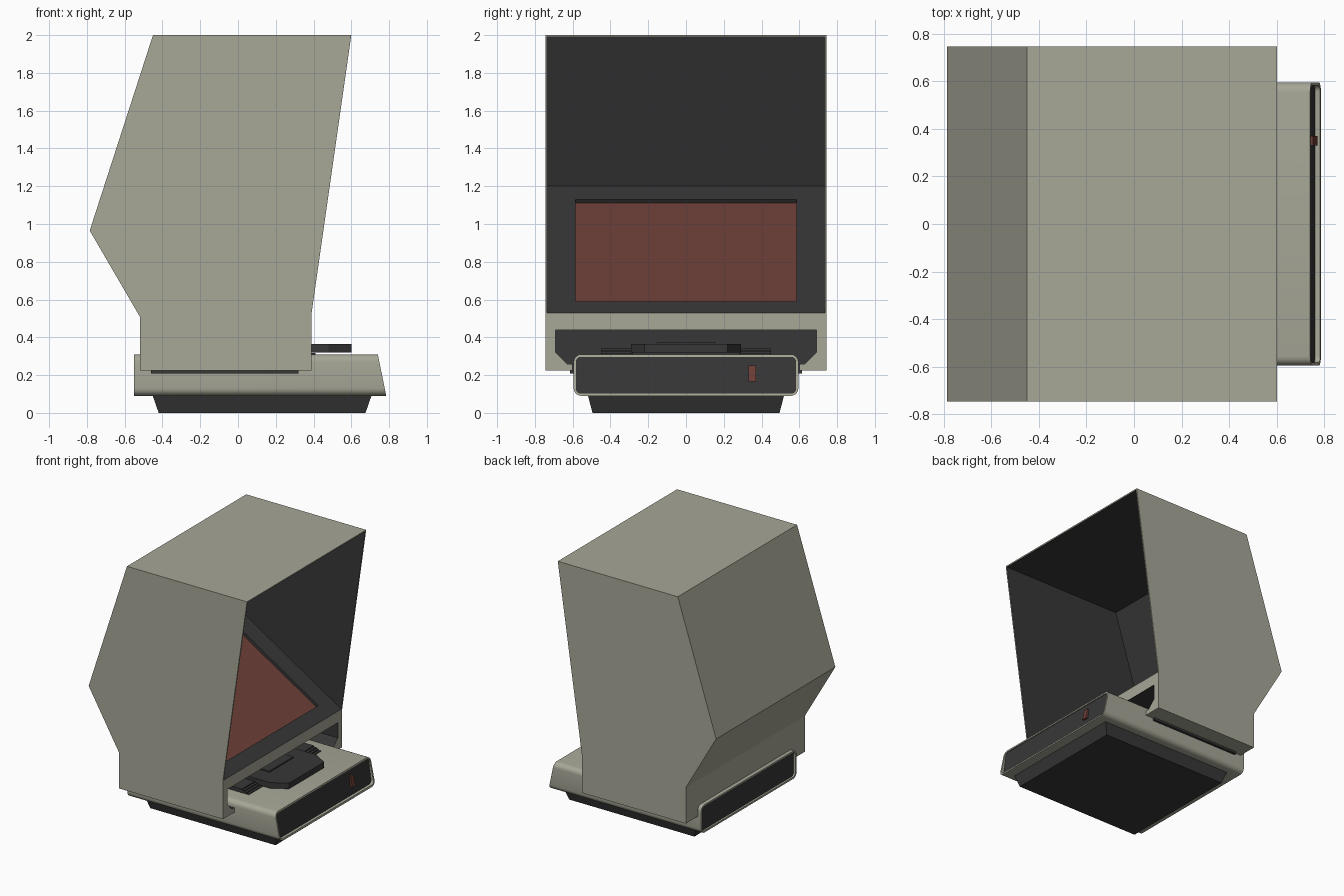
import bpy, bmesh, math
from mathutils import Vector

if "Cube" in bpy.data.objects:
    bpy.data.objects.remove(bpy.data.objects["Cube"])


def material(name, rgb):
    m = bpy.data.materials.new(name)
    m.diffuse_color = (*rgb, 1)
    m.use_nodes = True
    m.node_tree.nodes["Principled BSDF"].inputs["Base Color"].default_value = m.diffuse_color
    return m


BEIGE = material("warm_grey_casing", (0.385, 0.385, 0.31))
DARK = material("charcoal", (0.038, 0.038, 0.038))
RED = material("dull_red", (0.155, 0.05, 0.038))


def loft(name, rings, mats, band_mats=None):
    """Skin equal-length rings, cap both ends; band_mats colours cap, bands, cap."""
    bm = bmesh.new()
    rows = [[bm.verts.new(p) for p in ring] for ring in rings]
    n = len(rows[0])
    bands = band_mats or [0] * (len(rows) + 1)
    bm.faces.new(rows[0]).material_index = bands[0]
    for k in range(len(rows) - 1):
        for i in range(n):
            j = (i + 1) % n
            f = bm.faces.new((rows[k][i], rows[k][j], rows[k + 1][j], rows[k + 1][i]))
            f.material_index = bands[k + 1]
    bm.faces.new(rows[-1]).material_index = bands[-1]
    bmesh.ops.recalc_face_normals(bm, faces=bm.faces)
    me = bpy.data.meshes.new(name)
    bm.to_mesh(me)
    bm.free()
    for m in mats:
        me.materials.append(m)
    ob = bpy.data.objects.new(name, me)
    bpy.context.collection.objects.link(ob)
    return ob


def prism(name, pts, axis, lo, hi, mat):
    """Extrude a flat profile along one axis."""
    place = {'x': lambda a, b, t: (t, a, b),
             'y': lambda a, b, t: (a, t, b),
             'z': lambda a, b, t: (a, b, t)}[axis]
    return loft(name, [[place(a, b, t) for a, b in pts] for t in (lo, hi)], [mat])


def box(name, x, y, z, mat):
    return prism(name, [(x[0], y[0]), (x[1], y[0]), (x[1], y[1]), (x[0], y[1])],
                 'z', z[0], z[1], mat)


def activate(ob):
    bpy.ops.object.select_all(action='DESELECT')
    ob.select_set(True)
    bpy.context.view_layer.objects.active = ob


def cut(ob, cutter):
    """Subtract the cutter; cut faces keep the cutter's colour."""
    cutter.hide_render = True
    mod = ob.modifiers.new("cut", 'BOOLEAN')
    mod.operation, mod.solver, mod.object = 'DIFFERENCE', 'EXACT', cutter
    mod.material_mode = 'TRANSFER'
    activate(ob)
    bpy.ops.object.modifier_apply(modifier=mod.name)
    bpy.data.objects.remove(cutter)


# Hood casing
hood = prism("hood", [(-0.45, 2), (0.6, 2), (0.39, 0.53), (0.39, 0.225),
                      (-0.52, 0.225), (-0.52, 0.51), (-0.785, 0.965)],
             'y', -0.745, 0.745, BEIGE)

# Viewing chamber with sloping floor
SLOPE = 0.62


def floor_x(z):
    return 0.39 - (z - 0.53) / SLOPE


cut(hood, prism("chamber_cutter", [(0.8, 0.53 - SLOPE * 0.41), (floor_x(1.2), 1.2),
                                   (-0.443, 1.99), (0.8, 1.99)],
                'y', -0.735, 0.735, DARK))

# Sunken screen in the sloping floor
normal = Vector((SLOPE, 1)).normalized()
low, high = Vector((floor_x(0.59), 0.59)), Vector((floor_x(1.13), 1.13))


def slab(a, b):
    return [low + normal * a, high + normal * a, high + normal * b, low + normal * b]


cut(hood, prism("screen_cutter", slab(-0.025, 0.05), 'y', -0.585, 0.585, DARK))
prism("screen", slab(-0.03, -0.022), 'y', -0.584, 0.584, RED)

# Chamfered slot through the lower front, around the base
half = [(0.69, 0.44), (0.69, 0.32), (0.63, 0.26), (0.6, 0.26), (0.6, 0.1)]
cut(hood, prism("slot_cutter", half + [(-y, z) for y, z in reversed(half)],
                'x', -0.47, 0.6, DARK))


# Base: rounded tube with framed, sunken end panels
def base_ring(inset, x_top, x_bottom):
    r, steps = 0.04 - inset, 5
    y, z0, z1 = 0.595 - inset, 0.09 + inset, 0.31 - inset
    pts = []
    for cy, cz, start in ((y - r, z1 - r, 0), (r - y, z1 - r, 90),
                          (r - y, z0 + r, 180), (y - r, z0 + r, 270)):
        for i in range(steps + 1):
            a = math.radians(start + 90 * i / steps)
            py, pz = cy + r * math.cos(a), cz + r * math.sin(a)
            pts.append((x_bottom + (x_top - x_bottom) * (pz - 0.09) / 0.22, py, pz))
    return pts


base = loft("base", [base_ring(0.014, -0.535, -0.535), base_ring(0.014, -0.55, -0.55),
                     base_ring(0, -0.55, -0.55), base_ring(0, 0.74, 0.785),
                     base_ring(0.014, 0.74, 0.785), base_ring(0.014, 0.733, 0.762)],
            [BEIGE, DARK], [1, 0, 0, 0, 0, 0, 1])
activate(base)
bpy.ops.object.shade_smooth_by_angle(angle=math.radians(35))

# Power switch on the front panel
prism("power_switch", [(0.73, 0.25), (0.752, 0.25), (0.77, 0.165), (0.73, 0.165)],
      'y', 0.33, 0.37, RED)


# Tapered foot
def rect(x0, x1, y, z):
    return [(x0, -y, z), (x1, -y, z), (x1, y, z), (x0, y, z)]


loft("foot", [rect(-0.42, 0.675, 0.495, 0), rect(-0.453, 0.708, 0.52, 0.095)], [DARK])

# Film carriage: chamfered tray, raised centre, stepped rails
prism("film_tray", [(-0.3, -0.29), (0.48, -0.29), (0.6, -0.22), (0.6, 0.22),
                    (0.48, 0.29), (-0.3, 0.29)], 'z', 0.32, 0.365, DARK)
box("tray_centre", (-0.3, 0.38), (-0.15, 0.15), (0.36, 0.375), DARK)
for s in (-1, 1):
    for i in range(4):
        box("rail_step", (-0.3, 0.41 - 0.02 * i), sorted((s * 0.28, s * 0.45)),
            (0.3, 0.316 + 0.008 * i), DARK)
    # Dark gasket between base and hood
    box("side_gasket", (-0.46, 0.32), sorted((s * 0.58, s * 0.615)), (0.208, 0.255), DARK)
